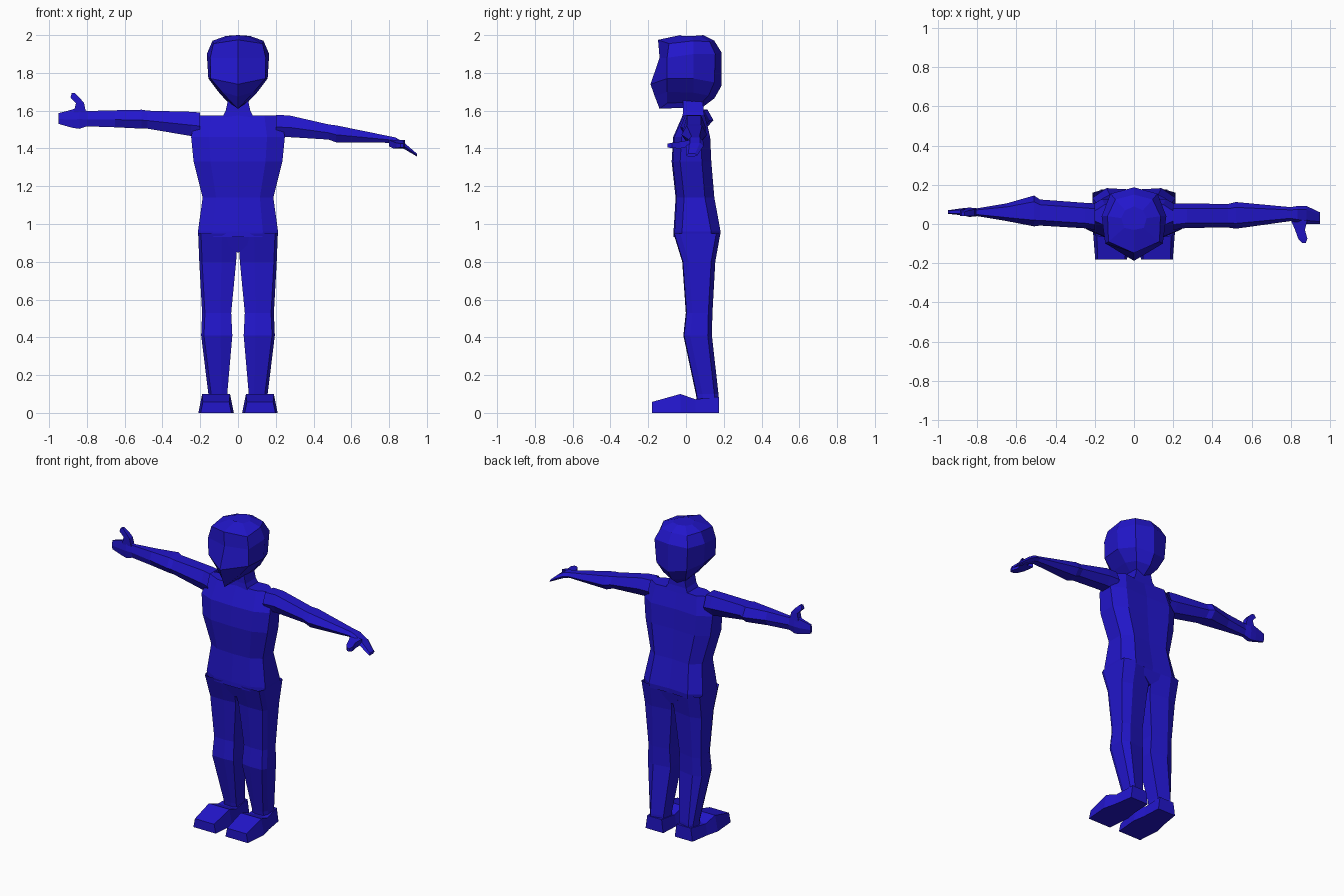
import bpy, bmesh

mat = bpy.data.materials.new("blue")
mat.diffuse_color = (0.016, 0.008, 0.6, 1)


def loft(name, rings, cap_start=True, cap_end=True):
    """Skin a list of equal-length point rings into one flat-shaded object."""
    bm = bmesh.new()
    vs = [[bm.verts.new(p) for p in r] for r in rings]
    n = len(rings[0])
    for a, b in zip(vs, vs[1:]):
        for i in range(n):
            j = (i + 1) % n
            bm.faces.new((a[i], a[j], b[j], b[i]))
    if cap_start:
        bm.faces.new(vs[0][::-1])
    if cap_end:
        bm.faces.new(vs[-1])
    bmesh.ops.remove_doubles(bm, verts=bm.verts, dist=0.0005)
    bmesh.ops.recalc_face_normals(bm, faces=bm.faces)
    me = bpy.data.meshes.new(name)
    bm.to_mesh(me)
    bm.free()
    me.materials.append(mat)
    ob = bpy.data.objects.new(name, me)
    bpy.context.collection.objects.link(ob)
    return ob


def mirrored(half):
    """Half ring from front centre to back centre -> full ring."""
    return half + [(-x, y, z) for x, y, z in half[-2:0:-1]]


def box_ring(axis, t, a0, a1, b0, b1):
    """Rectangular ring at t on an axis; a, b are the other two axes in order."""
    pts = [(a0, b0), (a1, b0), (a1, b1), (a0, b1)]
    if axis == "z":
        return [(a, b, t) for a, b in pts]
    return [(a, t, b) for a, b in pts]


# Head: front centre, cheek, side, back side, back centre
head = [
    [(0, -.14, 1.61), (.03, -.10, 1.64), (.05, .03, 1.645), (.05, .08, 1.64), (0, .09, 1.62)],
    [(0, -.165, 1.675), (.085, -.10, 1.70), (.10, .04, 1.695), (.08, .12, 1.68), (0, .15, 1.665)],
    [(0, -.188, 1.74), (.145, -.10, 1.77), (.157, .04, 1.77), (.11, .15, 1.75), (0, .187, 1.73)],
    [(0, -.14, 1.88), (.147, -.10, 1.88), (.165, .04, 1.90), (.12, .155, 1.90), (0, .187, 1.91)],
    [(0, -.148, 1.975), (.13, -.09, 1.955), (.135, .04, 1.97), (.095, .125, 1.965), (0, .15, 1.97)],
    [(0, -.03, 2.0), (.05, -.02, 1.995), (.065, .03, 1.995), (.045, .07, 1.997), (0, .09, 2.0)],
]
loft("head", [mirrored(r) for r in head])

# Neck
loft("neck", [box_ring("z", z, -w, w, y0, y1) for z, w, y0, y1 in
              [(1.56, .085, -.02, .10), (1.60, .065, -.015, .092), (1.67, .05, -.015, .09)]],
     False, False)

# Torso: z, half width, front y, back y
torso = [(.93, .208, -.066, .18), (.96, .212, -.066, .183), (1.14, .187, -.055, .15),
         (1.33, .235, -.076, .134), (1.46, .248, -.068, .128), (1.575, .225, -.018, .10)]
rings = []
for z, w, f, b in torso:
    rings.append(mirrored([(0, f, z), (w * .62, f + .006, z), (w, f + .045, z),
                           (w, b - .05, z), (w * .66, b, z), (0, b - .008, z)]))
loft("torso", rings, False, True)

# Crotch wedge between the legs
loft("crotch", [box_ring("z", .94, -.11, .11, -.06, .17),
                box_ring("z", .85, -.006, .006, -.03, .15)], False, True)

# Legs: z, inner x, outer x, front y, back y
leg = [(.95, 0, .211, -.066, .182), (.80, .010, .205, -.02, .155), (.53, .036, .19, -.001, .14),
       (.41, .030, .195, -.014, .137), (.10, .057, .157, .052, .172), (.05, .055, .16, .06, .172)]
# Feet: y, inner x, outer x, top z, top inset
foot = [(-.18, .035, .198, .058, .012), (-.03, .022, .21, .10, .02),
        (.05, .035, .19, .072, .012), (.176, .042, .17, .085, .012)]
for s, side in ((1, "left"), (-1, "right")):
    rings = []
    for z, i, o, f, b in leg:
        m = (i + o) / 2
        rings.append([(s * i, f + .01, z), (s * (m - .02), f, z), (s * (o - .015), f + .004, z),
                      (s * o, f + .035, z), (s * o, b - .022, z), (s * (m + .03), b, z),
                      (s * i, b - .02, z)])
    loft(side + "_leg", rings, False, False)
    rings = [[(s * i, y, 0), (s * o, y, 0), (s * (o - k), y, t), (s * (i + k), y, t)]
             for y, i, o, t, k in foot]
    loft(side + "_foot", rings)


def arm_ring(x, lo, hi, f, b):
    """Six-sided arm section at x."""
    d, m = b - f, lo + (hi - lo) * .45
    return [(x, f, m), (x, f + d * .2, lo), (x, f + d * .75, lo),
            (x, b, m), (x, f + d * .8, hi), (x, f + d * .2, hi)]


# Arms: x, low z, high z, front y, back y (one palm down, one palm forward)
palm_down = [(.20, 1.46, 1.577, -.03, .105), (.27, 1.46, 1.575, -.02, .105),
             (.48, 1.447, 1.527, -.018, .102), (.52, 1.432, 1.522, -.024, .112),
             (.80, 1.43, 1.465, .015, .086), (.835, 1.42, 1.458, .005, .092),
             (.88, 1.397, 1.43, 0, .092), (.948, 1.357, 1.372, 0, .06)]
palm_forward = [(-.20, 1.46, 1.59, -.03, .105), (-.25, 1.466, 1.594, -.022, .108),
                (-.48, 1.505, 1.60, -.008, .125), (-.51, 1.505, 1.605, -.012, .145),
                (-.65, 1.512, 1.602, .015, .105), (-.80, 1.517, 1.598, .04, .08),
                (-.84, 1.504, 1.618, .036, .084), (-.88, 1.51, 1.605, .045, .08),
                (-.95, 1.53, 1.587, .052, .07)]
loft("left_arm", [arm_ring(*r) for r in palm_down], False, True)
loft("right_arm", [arm_ring(*r) for r in palm_forward], False, True)

# Thumbs
loft("left_thumb", [box_ring("y", *r) for r in
                    [(.02, .80, .885, 1.412, 1.445), (-.03, .822, .872, 1.40, 1.436),
                     (-.075, .838, .885, 1.402, 1.43), (-.098, .86, .876, 1.405, 1.425)]], False, True)
loft("right_thumb", [box_ring("z", *r) for r in
                     [(1.59, -.87, -.805, .043, .078), (1.64, -.858, -.815, .04, .074),
                      (1.67, -.887, -.84, .04, .07), (1.693, -.88, -.865, .042, .062)]], False, True)
